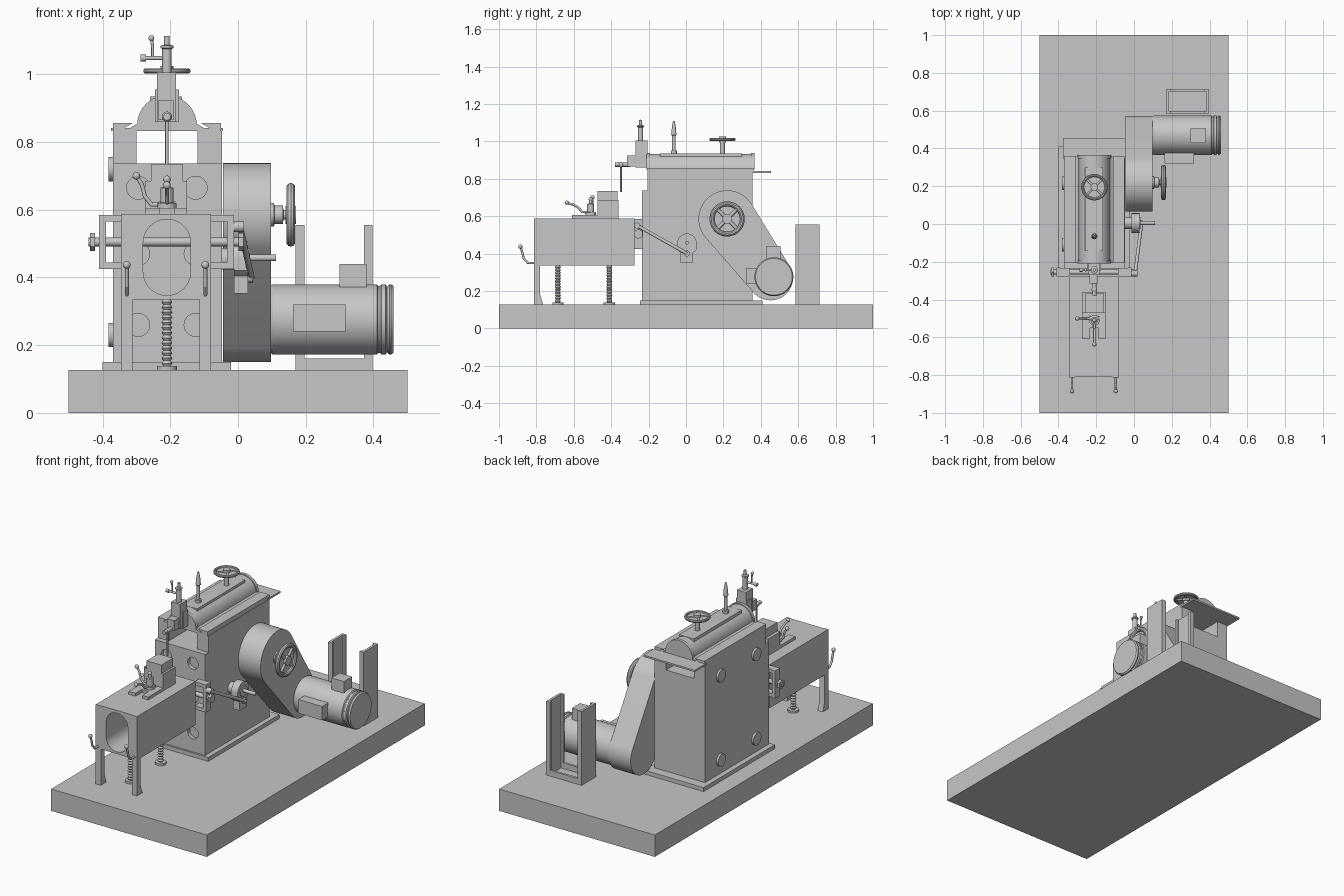
import bpy, bmesh, math
from mathutils import Vector

mat = bpy.data.materials.new("machine_grey")
mat.diffuse_color = (0.57, 0.57, 0.57, 1)

def finish(name, bm):
    bmesh.ops.recalc_face_normals(bm, faces=bm.faces)
    me = bpy.data.meshes.new(name)
    bm.to_mesh(me); bm.free()
    me.materials.append(mat)
    ob = bpy.data.objects.new(name, me)
    bpy.context.collection.objects.link(ob)
    return ob

def prism(name, pts, axis, a, b):
    """Extrude a profile: (x,z) points along y, or (y,z) points along x."""
    bm = bmesh.new()
    at = (lambda p, t: (p[0], t, p[1])) if axis == 'y' else (lambda p, t: (t, p[0], p[1]))
    A = [bm.verts.new(at(p, a)) for p in pts]
    B = [bm.verts.new(at(p, b)) for p in pts]
    bm.faces.new(A); bm.faces.new(B)
    for i in range(len(pts)):
        j = (i + 1) % len(pts)
        bm.faces.new((A[i], A[j], B[j], B[i]))
    return finish(name, bm)

def box(name, x0, x1, y0, y1, z0, z1):
    return prism(name, [(x0, z0), (x1, z0), (x1, z1), (x0, z1)], 'y', y0, y1)

def lathe(name, origin, axis, prof, n=32):
    """Revolve (radius, height) points around an axis, with closed ends."""
    bm = bmesh.new()
    q = Vector((0, 0, 1)).rotation_difference(Vector(axis))
    rings = [[bm.verts.new(Vector(origin) + q @ Vector((r * math.cos(2 * math.pi * k / n),
              r * math.sin(2 * math.pi * k / n), h))) for k in range(n)] for r, h in prof]
    for A, B in zip(rings, rings[1:]):
        for k in range(n):
            bm.faces.new((A[k], A[(k + 1) % n], B[(k + 1) % n], B[k]))
    bm.faces.new(rings[0]); bm.faces.new(rings[-1])
    return finish(name, bm)

def cyl(name, p0, p1, r, n=32):
    d = Vector(p1) - Vector(p0)
    return lathe(name, p0, d.normalized(), [(r, 0), (r, d.length)], n)

def ball(name, p, r):
    bm = bmesh.new()
    bmesh.ops.create_uvsphere(bm, u_segments=16, v_segments=10, radius=r)
    bmesh.ops.translate(bm, vec=p, verts=bm.verts)
    return finish(name, bm)

def lever(name, pts, r):
    """Bent rod with a ball knob on its last point."""
    for i, (a, b) in enumerate(zip(pts, pts[1:])):
        cyl(f"{name}_rod_{i}", a, b, r, 12)
        ball(f"{name}_knob_{i}", b, r * (1.9 if i == len(pts) - 2 else 1))

def handwheel(name, c, axis, R, r):
    c, ax = Vector(c), Vector(axis)
    lathe(name + "_rim", c, axis, [(R - r + r * math.cos(t), r * math.sin(t))
          for t in [i * math.pi / 5 for i in range(11)]], 48)
    q = Vector((0, 0, 1)).rotation_difference(ax)
    for i in range(4):
        a = math.pi / 4 + i * math.pi / 2
        cyl(f"{name}_spoke_{i}", c, c + q @ Vector((math.cos(a), math.sin(a), 0)) * (R - r), r * 0.7, 12)
    cyl(name + "_hub", c - ax * 0.015, c + ax * 0.015, R * 0.28)

def cut(ob, cutters):
    for c in cutters:
        m = ob.modifiers.new("hole", 'BOOLEAN')
        m.operation, m.object, m.solver = 'DIFFERENCE', c, 'EXACT'
        bpy.context.view_layer.objects.active = ob
        bpy.ops.object.modifier_apply(modifier=m.name)
        bpy.data.objects.remove(c)

def arc(cx, cy, r, a0, a1, n=20):
    return [(cx + r * math.cos(a0 + (a1 - a0) * i / n), cy + r * math.sin(a0 + (a1 - a0) * i / n)) for i in range(n + 1)]

PI, CX = math.pi, -0.21

# Base and main housing with a through slot under the top table
box("base_slab", -0.5, 0.5, -1, 1, 0, 0.127)
box("housing_plinth", -0.40, -0.02, -0.245, 0.41, 0.127, 0.15)
prism("housing", [(-0.37, 0.15), (-0.047, 0.15), (-0.047, 0.832), (-0.12, 0.832), (-0.12, 0.737),
                  (-0.30, 0.737), (-0.30, 0.832), (-0.37, 0.832)], 'y', -0.205, 0.355)
plate = box("housing_front_plate", -0.37, -0.047, -0.235, -0.205, 0.15, 0.737)
cut(plate, [cyl("hole_cutter", (x, -0.26, z), (x, -0.215, z), 0.034)
            for x in (-0.295, -0.125) for z in (0.26, 0.47, 0.665)])
for y in (0.215, -0.11):
    for z in (0.23, 0.72):
        cyl("side_cap", (-0.365, y, z), (-0.382, y, z), 0.036)
box("rear_shelf", -0.375, -0.045, 0.345, 0.455, 0.832, 0.842)

# Domed top cover with slanted grooves
prism("top_table", [(-0.37, 0.832), (-0.05, 0.832), (-0.05, 0.857), (-0.11, 0.857), (-0.085, 0.842),
                    (-0.335, 0.842), (-0.31, 0.857), (-0.37, 0.857)], 'y', -0.207, 0.36)
prism("top_dome", [(-0.318, 0.842), (-0.102, 0.842), (-0.127, 0.857)] + arc(CX, 0.85, 0.083, 0.08, PI - 0.08)
      + [(-0.293, 0.857)], 'y', -0.207, 0.36)
for y in (-0.21, 0.347):
    prism("dome_end_rib", arc(CX, 0.85, 0.088, 0, PI), 'y', y, y + 0.018)
box("dome_top_plate", -0.26, -0.165, -0.14, 0.30, 0.90, 0.934)
lathe("top_pin", (CX, -0.065, 0.93), (0, 0, 1), [(0.016, 0), (0.016, 0.02), (0.009, 0.022), (0.009, 0.10),
      (0.014, 0.105), (0.01, 0.15), (0.004, 0.18)], 20)
cyl("top_wheel_post", (CX, 0.195, 0.93), (CX, 0.195, 1.01), 0.014)
handwheel("top_wheel", (CX, 0.195, 1.01), (0, 0, 1), 0.07, 0.008)

# Front spindle head
box("head_column", -0.24, -0.183, -0.27, -0.207, 0.86, 1.005)
box("head_block", -0.235, -0.19, -0.315, -0.26, 0.865, 0.925)
box("head_mount", -0.245, -0.175, -0.25, -0.207, 0.86, 0.955)
cyl("head_arm", (CX, -0.38, 0.875), (CX, -0.30, 0.875), 0.011, 16)
ball("head_arm_end", (CX, -0.348, 0.875), 0.015)
cyl("hanging_rod", (CX, -0.348, 0.73), (CX, -0.348, 0.875), 0.005, 12)
lathe("head_spindle", (CX, -0.243, 1.0), (0, 0, 1), [(0.014, 0), (0.014, 0.075), (0.019, 0.078),
      (0.019, 0.085), (0.008, 0.087), (0.008, 0.113)], 24)
cyl("head_crank_arm", (CX, -0.243, 1.048), (-0.285, -0.243, 1.048), 0.006, 12)
cyl("head_crank_tip", (-0.272, -0.243, 1.048), (-0.288, -0.243, 1.048), 0.010, 12)
lever("head_crank", [(-0.252, -0.243, 1.048), (-0.252, -0.243, 1.08), (-0.256, -0.243, 1.107)], 0.0045)

# Outfeed tunnel table with oblong opening
table = box("work_table", -0.345, -0.08, -0.81, -0.275, 0.335, 0.588)
cut(table, [prism("tunnel_cutter", arc(CX, 0.502, 0.07, 0, PI) + arc(CX, 0.417, 0.07, PI, 2 * PI), 'y', -0.9, -0.2)])
for i, x in enumerate((-0.345, -0.113)):
    prism(f"table_leg_{i}", [(-0.813, 0.127), (-0.763, 0.127), (-0.78, 0.18), (-0.78, 0.588), (-0.813, 0.588)],
          'x', x, x + 0.033)
    c = x + 0.0165
    lever(f"leg_handle_{i}", [(c, -0.81, 0.35), (c, -0.845, 0.35), (c, -0.868, 0.375), (c, -0.875, 0.405),
                              (c, -0.885, 0.437)], 0.006)
for y in (-0.685, -0.41):
    thread = [(0.016 if i % 2 else 0.011, 0.012 + 0.196 * i / 26) for i in range(27)]
    lathe("jack_screw", (CX, y, 0.127), (0, 0, 1), [(0.03, 0), (0.03, 0.012)] + thread, 20)

# Slide, workpiece holder and levers on the table
slide = box("slide_plate", -0.275, -0.15, -0.61, -0.36, 0.588, 0.605)
cut(slide, [box("slide_cutter", -0.232, -0.188, -0.65, -0.55, 0.5, 0.7)])
box("holder_block", -0.275, -0.15, -0.472, -0.36, 0.605, 0.685)
box("holder_top", -0.257, -0.162, -0.472, -0.365, 0.685, 0.735)
lathe("clamp_post", (CX, -0.51, 0.605), (0, 0, 1), [(0.028, 0), (0.028, 0.015), (0.019, 0.016), (0.019, 0.06),
      (0.009, 0.062), (0.009, 0.085)], 20)
ball("clamp_post_knob", (CX, -0.51, 0.69), 0.011)
cyl("clamp_arm", (-0.235, -0.50, 0.612), (-0.185, -0.50, 0.612), 0.012, 12)
lever("side_lever", [(CX, -0.5, 0.615), (-0.255, -0.5, 0.615), (-0.275, -0.5, 0.64), (-0.284, -0.5, 0.675),
                     (-0.30, -0.5, 0.70)], 0.006)
lever("front_lever", [(CX, -0.51, 0.62), (CX, -0.555, 0.622), (CX, -0.575, 0.645), (CX, -0.60, 0.66),
                      (CX, -0.637, 0.672)], 0.006)

# Cross frame and adjusting rod between table and housing
for x in (-0.41, -0.032):
    box("cross_frame_side", x, x + 0.02, -0.277, -0.23, 0.425, 0.585)
for z in (0.425, 0.565):
    box("cross_frame_bar_left", -0.41, -0.34, -0.277, -0.235, z, z + 0.02)
    box("cross_frame_bar_right", -0.085, -0.012, -0.277, -0.235, z, z + 0.02)
cyl("cross_rod", (-0.442, -0.255, 0.505), (0.015, -0.255, 0.505), 0.013, 20)
for x in (-0.437, 0.002):
    cyl("cross_rod_nut", (x, -0.255, 0.505), (x + 0.014, -0.255, 0.505), 0.027, 6)

# Feed crank and its link
prism("crank_bracket", arc(0.005, 0.455, 0.052, 0, PI) + [(-0.047, 0.42), (-0.03, 0.405), (-0.03, 0.352),
      (0.038, 0.352), (0.038, 0.405), (0.057, 0.42)], 'x', -0.012, 0.03)
cyl("crank_bearing", (-0.05, 0.005, 0.455), (0.035, 0.005, 0.455), 0.032)
cyl("crank_shaft", (0, 0.005, 0.458), (0.112, 0.005, 0.458), 0.010, 20)
cyl("feed_link", (0.006, -0.262, 0.55), (0.04, 0.005, 0.40), 0.009, 12)
cyl("feed_link_eye", (0.025, 0.005, 0.40), (0.045, 0.005, 0.40), 0.016, 20)
cyl("feed_link_pivot", (-0.012, -0.262, 0.55), (0.018, -0.262, 0.55), 0.016, 20)

# Belt guard: hull of a large and a small circle
y1, z1, r1, y2, z2, r2 = 0.22, 0.585, 0.153, 0.452, 0.27, 0.12
a = math.atan2(z2 - z1, y2 - y1)
phi = math.acos((r1 - r2) / math.hypot(y2 - y1, z2 - z1))
prism("belt_guard", arc(y1, z1, r1, a + phi, a + 2 * PI - phi, 32) + arc(y2, z2, r2, a - phi, a + phi, 28), 'x', -0.045, 0.098)
lathe("drive_wheel_shaft", (0.098, y1, z1), (1, 0, 0), [(0.035, 0), (0.035, 0.008), (0.027, 0.01), (0.027, 0.035),
      (0.014, 0.036), (0.014, 0.06)])
handwheel("drive_wheel", (0.156, y1, z1), (1, 0, 0), 0.094, 0.013)

# Motor with grooved end and terminal boxes
lathe("motor", (0.098, 0.47, 0.276), (1, 0, 0), [(0.1, 0), (0.104, 0.006), (0.104, 0.312), (0.099, 0.316),
      (0.099, 0.322), (0.104, 0.326), (0.104, 0.338), (0.097, 0.342), (0.104, 0.35), (0.104, 0.354), (0.098, 0.362)], 48)
box("motor_top_box", 0.30, 0.38, 0.43, 0.505, 0.35, 0.44)
box("motor_side_box", 0.162, 0.317, 0.32, 0.40, 0.24, 0.32)

# Rear stand: two flanged uprights and a low sill
for x, s in ((0.17, 1), (0.398, -1)):
    lo, hi = sorted((x, x + s * 0.014))
    box("stand_upright", lo, hi, 0.585, 0.715, 0.127, 0.555)
    lo, hi = sorted((x, x + s * 0.026))
    for y in (0.585, 0.701):
        box("stand_flange", lo, hi, y, y + 0.014, 0.127, 0.555)
for y in (0.585, 0.701):
    box("stand_sill", 0.17, 0.398, y, y + 0.014, 0.127, 0.16)

bpy.ops.object.select_all(action='SELECT')
bpy.context.view_layer.objects.active = table
bpy.ops.object.shade_smooth_by_angle(angle=math.radians(32))
